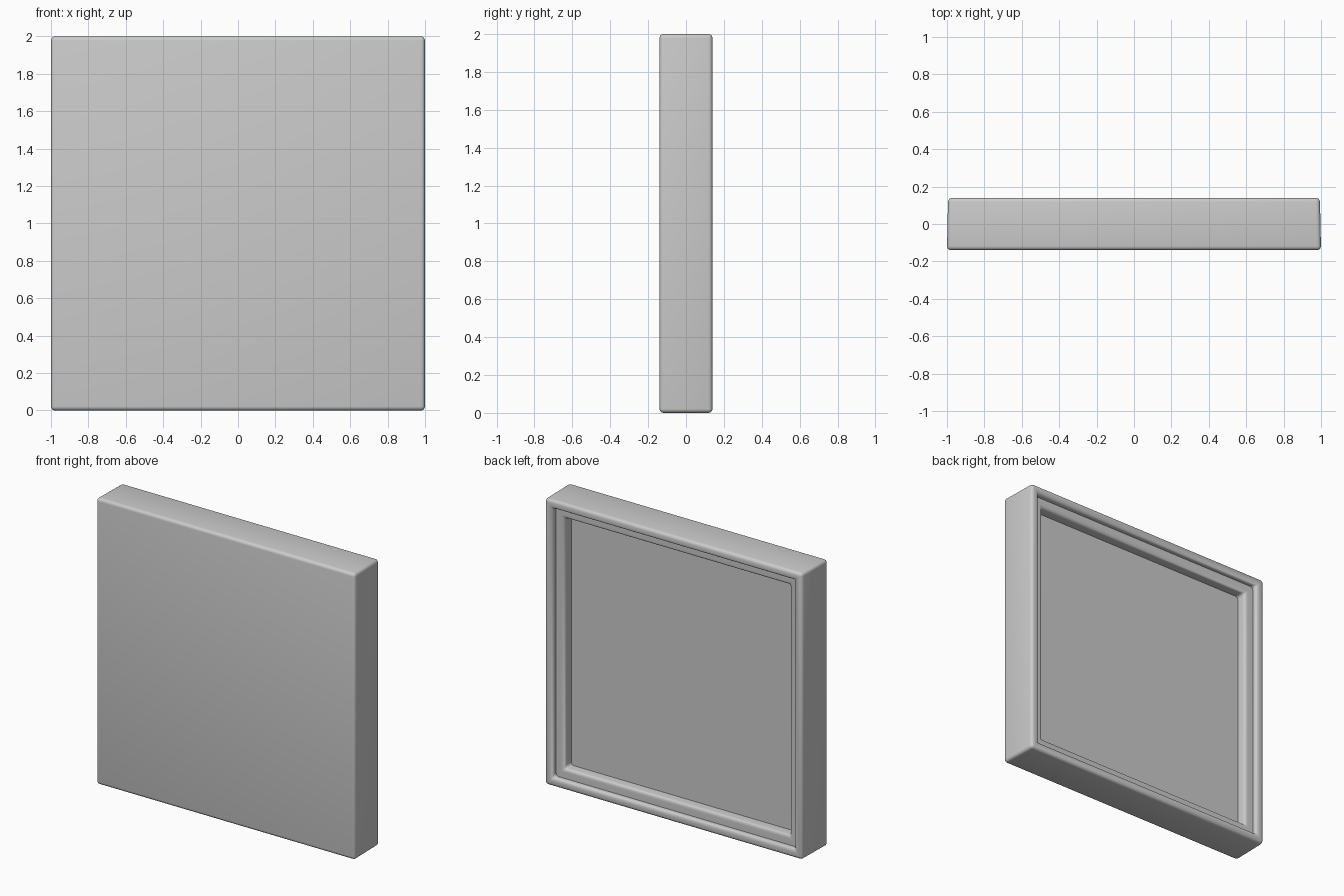
import bpy, bmesh
from mathutils import Vector

cube = bpy.data.objects.get("Cube")
if cube:
    bpy.data.objects.remove(cube, do_unlink=True)

DEPTH = 0.28        # front to back
RIM = 0.06          # width of the raised rim
LEDGE = 0.065       # width of the ledge inside the rim
RIM_DROP = 0.04     # rim down to ledge
POCKET_DROP = 0.075 # ledge down to pocket floor
ROUND = 0.022       # edge rounding
DRAFT = 0.006       # sides taper slightly to the back

# Single colour
gray = bpy.data.materials.new("light gray")
gray.use_nodes = True
color = (0.6, 0.6, 0.6, 1)
gray.diffuse_color = color
gray.node_tree.nodes["Principled BSDF"].inputs["Base Color"].default_value = color


def sink(bm, face, border, drop):
    """Inset a back face by a border and push the middle in."""
    bmesh.ops.inset_region(bm, faces=[face], thickness=border, use_even_offset=True)
    new = bmesh.ops.extrude_discrete_faces(bm, faces=[face])["faces"][0]
    bmesh.ops.translate(bm, verts=new.verts, vec=(0, -drop, 0))
    return new


# Slab body
bm = bmesh.new()
bmesh.ops.create_cube(bm, size=1)
bmesh.ops.scale(bm, verts=bm.verts, vec=(2, DEPTH, 2))
bmesh.ops.translate(bm, verts=bm.verts, vec=(0, 0, 1))
for v in bm.verts:
    if v.co.y > 0:
        v.co.x *= 1 - DRAFT

# Stepped recess in the back: rim, ledge, pocket floor
back = max(bm.faces, key=lambda f: f.calc_center_median().y)
back = sink(bm, back, RIM, RIM_DROP)
back = sink(bm, back, LEDGE, POCKET_DROP)
bmesh.ops.recalc_face_normals(bm, faces=bm.faces)
bm.normal_update()


# Round the outer edges, both lips and the recess corners
def is_rounded(edge):
    direction = (edge.verts[1].co - edge.verts[0].co).normalized()
    bent = edge.calc_face_angle(0) > 0.5
    return bent and (edge.is_convex or abs(direction.dot(Vector((0, 1, 0)))) > 0.9)


bmesh.ops.bevel(bm, geom=[e for e in bm.edges if is_rounded(e)], offset=ROUND,
                offset_type='OFFSET', segments=4, profile=0.5,
                affect='EDGES', clamp_overlap=True)

mesh = bpy.data.meshes.new("recessed_panel")
bm.to_mesh(mesh)
bm.free()
mesh.materials.append(gray)
panel = bpy.data.objects.new("recessed_panel", mesh)
bpy.context.collection.objects.link(panel)

# Smooth shading with sharp recess edges
bpy.ops.object.select_all(action='DESELECT')
panel.select_set(True)
bpy.context.view_layer.objects.active = panel
bpy.ops.object.shade_smooth_by_angle(angle=0.6)
